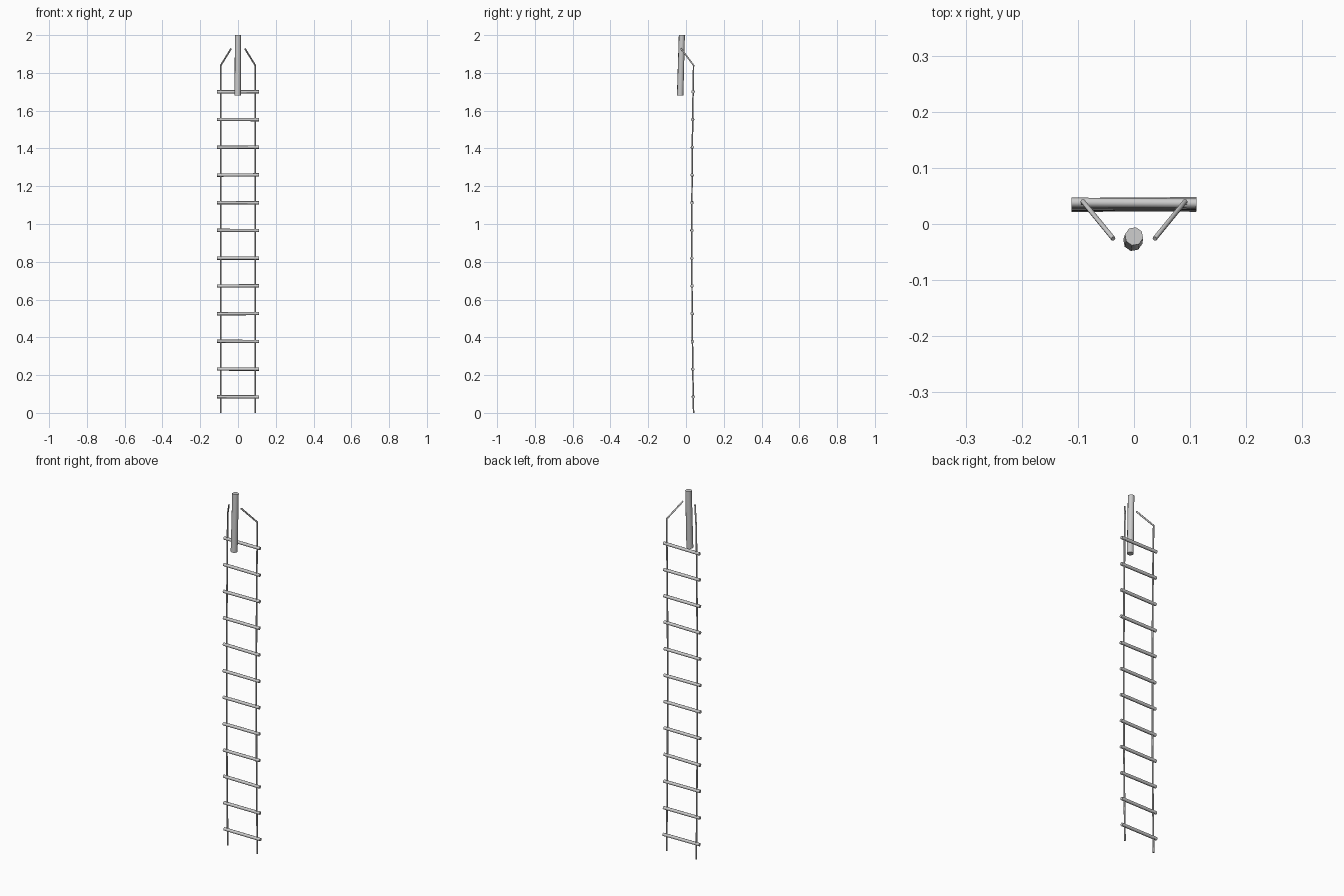
import bpy, math, random
from mathutils import Vector

if "Cube" in bpy.data.objects:
    bpy.data.objects.remove(bpy.data.objects["Cube"])

random.seed(4)


def smooth(ob):
    """Soft sides with sharp end caps."""
    bpy.ops.object.select_all(action='DESELECT')
    bpy.context.view_layer.objects.active = ob
    ob.select_set(True)
    bpy.ops.object.shade_smooth_by_angle(angle=math.radians(62))


def rod(name, a, b, r1, r2, sides):
    """Tapered rod between two points."""
    a, b = Vector(a), Vector(b)
    d = b - a
    bpy.ops.mesh.primitive_cone_add(vertices=sides, radius1=r1, radius2=r2,
                                    depth=d.length, location=(a + b) / 2)
    ob = bpy.context.object
    ob.rotation_euler = d.to_track_quat('Z', 'Y').to_euler()
    ob.name = name
    smooth(ob)


def rope(name, points, radius):
    """Thin rope swept along a polyline."""
    cu = bpy.data.curves.new(name, 'CURVE')
    cu.dimensions = '3D'
    cu.bevel_depth = radius
    cu.bevel_resolution = 1
    cu.use_fill_caps = True
    sp = cu.splines.new('POLY')
    sp.points.add(len(points) - 1)
    for p, co in zip(sp.points, points):
        p.co = (*co, 1)
    ob = bpy.data.objects.new(name, cu)
    bpy.context.collection.objects.link(ob)
    bpy.ops.object.select_all(action='DESELECT')
    bpy.context.view_layer.objects.active = ob
    ob.select_set(True)
    bpy.ops.object.convert(target='MESH')
    smooth(bpy.context.object)


def sag(z):
    """Gentle forward bow of the ladder at height z."""
    return 0.031 + 0.009 * ((z - 0.92) / 0.92) ** 2


# Side ropes, bending in to the post at the top
for side, s in (("left", -1), ("right", 1)):
    pts = [(s * 0.091, sag(z), z) for z in [1.84 * i / 12 for i in range(13)]]
    pts.append((s * 0.037, -0.026, 1.928))
    rope(side + "_rope", pts, 0.0045)

# Twelve rungs, each slightly uneven
for i in range(12):
    z = 0.085 + i * 0.1468
    y = sag(z)
    dz, dy = random.uniform(-0.001, 0.001), random.uniform(-0.001, 0.001)
    rod(f"rung_{i + 1}", (-0.111, y + dy, z - dz), (0.111, y - dy, z + dz),
        0.0088, 0.0088, 8)

# Leaning octagonal post at the top
rod("anchor_post", (-0.002, -0.031, 1.68), (0, -0.022, 2.0), 0.0175, 0.0165, 8)
